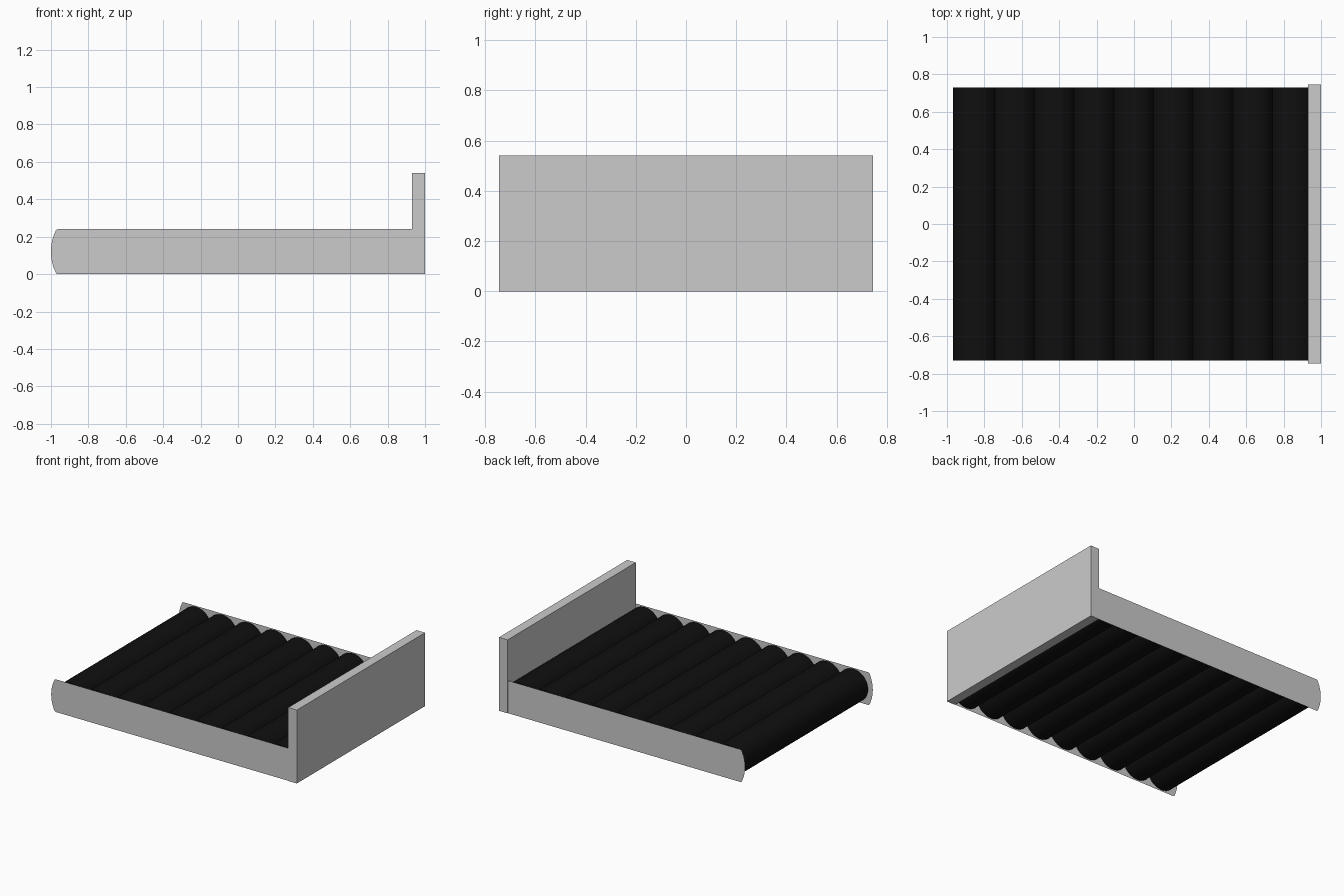
import bpy, bmesh, math
from mathutils import Matrix

if "Cube" in bpy.data.objects:
    bpy.data.objects.remove(bpy.data.objects["Cube"])

HALF_W = 0.745      # half width of the end board
RAIL_H = 0.24       # rail height, also roller diameter
BOARD_X = 0.93      # inner face of the end board

black = bpy.data.materials.new("roller_black")
black.diffuse_color = (0.005, 0.005, 0.005, 1)
black.use_nodes = True
black.node_tree.nodes["Principled BSDF"].inputs["Base Color"].default_value = black.diffuse_color


def make_object(name, bm, mat=None):
    mesh = bpy.data.meshes.new(name)
    bm.to_mesh(mesh)
    bm.free()
    obj = bpy.data.objects.new(name, mesh)
    bpy.context.collection.objects.link(obj)
    if mat:
        mesh.materials.append(mat)
    return obj


# Upright end board
bm = bmesh.new()
bmesh.ops.create_cube(bm, size=1.0, matrix=Matrix.Translation(((1 + BOARD_X) / 2, 0, 0.27))
                      @ Matrix.Diagonal((1 - BOARD_X, 2 * HALF_W, 0.54, 1)))
make_object("end_board", bm)

# Sheet side rails with a gently bowed free end
chord, bulge = RAIL_H - 0.01, 0.027
radius = (chord ** 2 / 4 + bulge ** 2) / (2 * bulge)
half_angle = math.asin(chord / 2 / radius)
profile = [(BOARD_X, 0), (-0.965, 0)]
for i in range(17):
    a = half_angle * (i / 8 - 1)
    profile.append((-1 + radius - radius * math.cos(a), RAIL_H / 2 + radius * math.sin(a)))
profile += [(-0.965, RAIL_H), (BOARD_X, RAIL_H)]

for name, side in (("front_rail", -1), ("back_rail", 1)):
    bm = bmesh.new()
    verts = [bm.verts.new((x, side * (HALF_W - 0.003), z)) for x, z in profile]
    face = bm.faces.new(verts)
    face.normal_update()
    if face.normal.y * side < 0:
        face.normal_flip()
    make_object(name, bm)

# Row of nine overlapping rollers
for i in range(9):
    bm = bmesh.new()
    bmesh.ops.create_cone(bm, cap_ends=True, segments=48, radius1=RAIL_H / 2 - 0.001,
                          radius2=RAIL_H / 2 - 0.001, depth=1.46,
                          matrix=Matrix.Translation((-0.85 + 0.212 * i, 0, RAIL_H / 2))
                          @ Matrix.Rotation(math.pi / 2, 4, 'X'))
    for f in bm.faces:
        f.smooth = len(f.verts) == 4
    for e in bm.edges:
        e.smooth = all(f.smooth for f in e.link_faces)
    make_object(f"roller_{i + 1}", bm, black)
